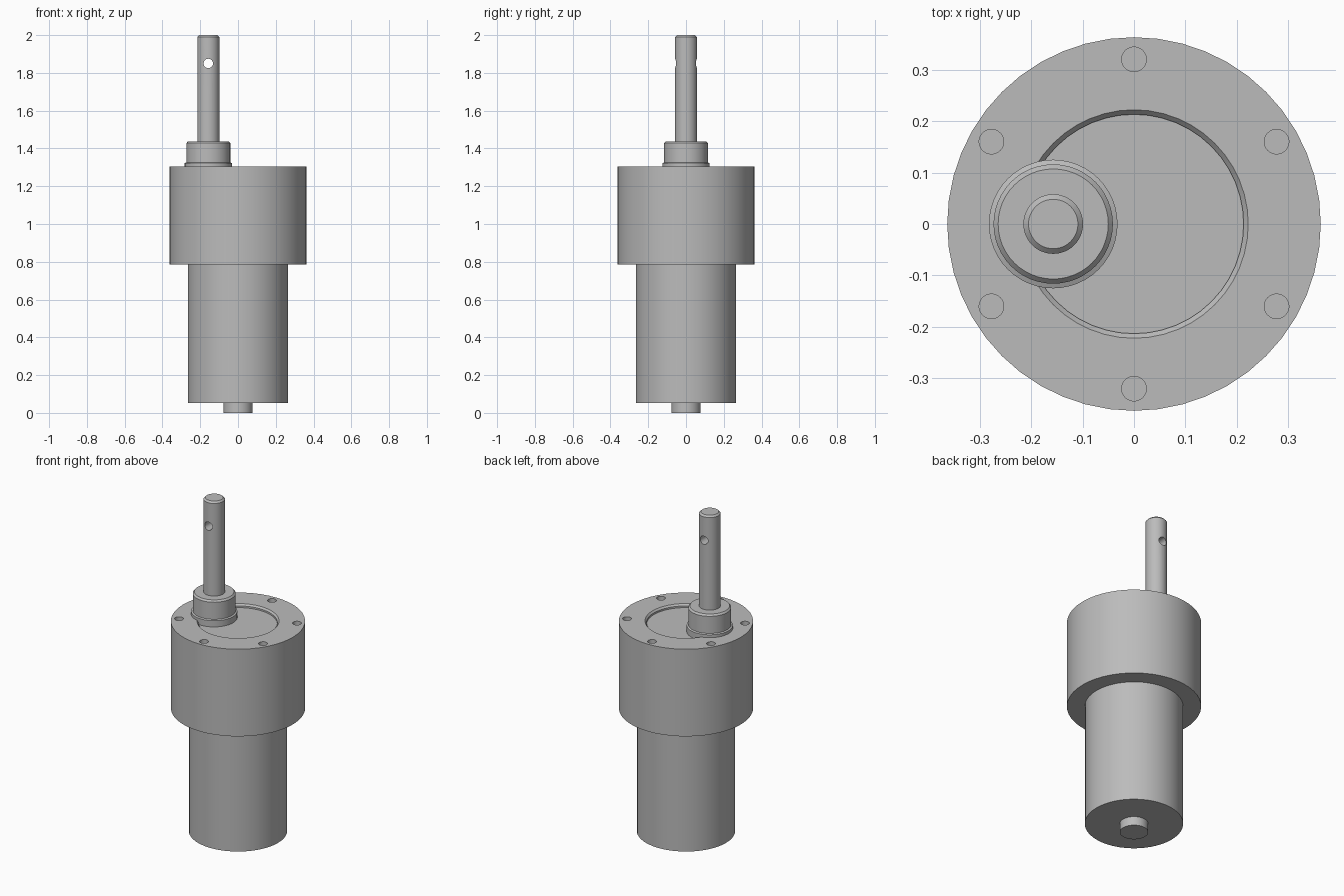
import bpy, bmesh, math
from mathutils import Matrix, Vector

default = bpy.data.objects.get("Cube")
if default:
    bpy.data.objects.remove(default, do_unlink=True)

metal = bpy.data.materials.new("plain_grey")
metal.use_nodes = True
GREY = (0.5, 0.5, 0.5, 1)
metal.diffuse_color = GREY
metal.node_tree.nodes["Principled BSDF"].inputs["Base Color"].default_value = GREY


def lathe(name, profile, x=0, sides=48):
    """Revolve a (radius, height) profile into a closed solid about a vertical axis."""
    bm = bmesh.new()
    rings = []
    for r, z in profile:
        rings.append([bm.verts.new((r * math.cos(a), r * math.sin(a), z))
                      for a in (math.tau * i / sides for i in range(sides))])
    for low, high in zip(rings, rings[1:]):
        for i in range(sides):
            j = (i + 1) % sides
            bm.faces.new((low[i], low[j], high[j], high[i]))
    bm.faces.new(rings[0][::-1])
    bm.faces.new(rings[-1])
    mesh = bpy.data.meshes.new(name)
    bm.to_mesh(mesh)
    bm.free()
    mesh.materials.append(metal)
    obj = bpy.data.objects.new(name, mesh)
    obj.location.x = x
    bpy.context.collection.objects.link(obj)
    return obj


def drill(target, name, radius, depth, spots, turn=Matrix()):
    """Cut round holes centred on the given spots."""
    bm = bmesh.new()
    for spot in spots:
        bmesh.ops.create_cone(bm, cap_ends=True, segments=24, radius1=radius, radius2=radius,
                              depth=depth, matrix=Matrix.Translation(spot) @ turn)
    mesh = bpy.data.meshes.new(name)
    bm.to_mesh(mesh)
    bm.free()
    mesh.materials.append(metal)
    cutter = bpy.data.objects.new(name, mesh)
    bpy.context.collection.objects.link(cutter)
    cut = target.modifiers.new(name, "BOOLEAN")
    cut.operation, cut.solver, cut.object = "DIFFERENCE", "EXACT", cutter
    bpy.context.view_layer.objects.active = target
    bpy.ops.object.modifier_apply(modifier=cut.name)
    bpy.data.objects.remove(cutter, do_unlink=True)


SHAFT_X = -0.157
TOP = 1.305

# Motor can with the rear bearing stub
motor = lathe("motor_can", [(0.077, 0), (0.077, 0.053), (0.266, 0.053), (0.266, 0.785)])

# Gearbox housing with a chamfered shallow recess in its top
gearbox = lathe("gearbox_housing", [(0.363, 0.785), (0.363, TOP), (0.222, TOP),
                                    (0.213, TOP - 0.01), (0.213, TOP - 0.02)])

# Six screw holes around the rim
angles = [math.radians(90 + 60 * k) for k in range(6)]
drill(gearbox, "screw_holes", 0.024, 0.12,
      [Vector((0.32 * math.cos(a), 0.32 * math.sin(a), TOP)) for a in angles])

# Off-centre bearing boss with a stepped foot
boss = lathe("bearing_boss", [(0.125, TOP - 0.03), (0.125, 1.322), (0.116, 1.326),
                              (0.116, 1.428), (0.107, 1.438)], SHAFT_X)

# Output shaft with a chamfered tip and a cross hole
shaft = lathe("output_shaft", [(0.058, 1.40), (0.058, 1.99), (0.048, 2.0)], SHAFT_X)
drill(shaft, "pin_hole", 0.025, 0.3, [Vector((SHAFT_X, 0, 1.85))],
      Matrix.Rotation(math.pi / 2, 4, "X"))

# Smooth round walls, crisp edges
bpy.ops.object.select_all(action="DESELECT")
for part in (motor, gearbox, boss, shaft):
    part.select_set(True)
bpy.context.view_layer.objects.active = gearbox
bpy.ops.object.shade_smooth_by_angle(angle=math.radians(30))
